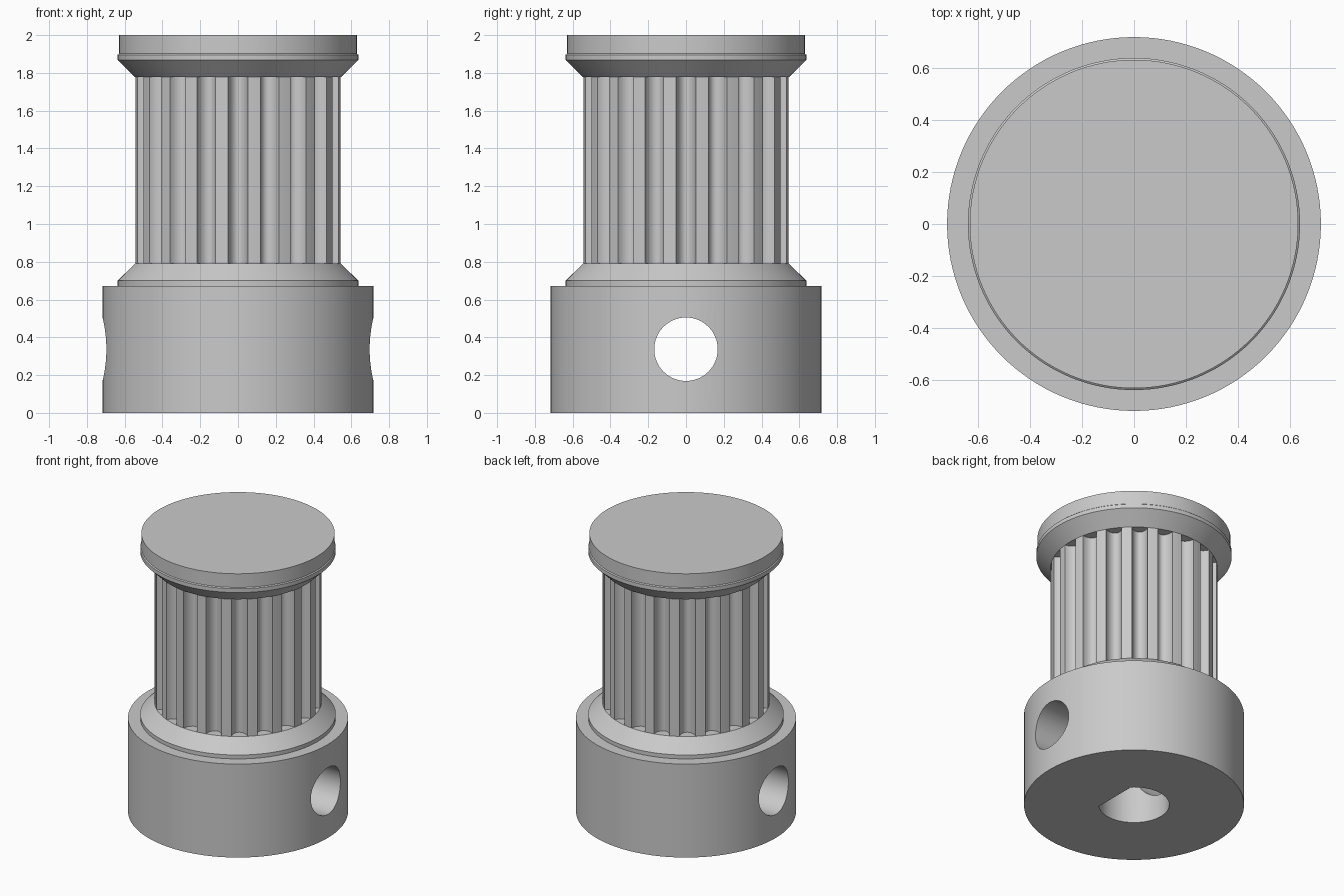
import bpy, bmesh
from math import sin, cos, pi, radians, acos

cube = bpy.data.objects.get("Cube")
if cube:
    bpy.data.objects.remove(cube, do_unlink=True)

SEGS = 128
TEETH = 20
TOOTH_R = 0.545
BORE_R = 0.23
FLAT_X = 0.163

metal = bpy.data.materials.new("grey metal")
metal.use_nodes = True
GREY = (0.59, 0.59, 0.59, 1)
metal.diffuse_color = GREY
metal.node_tree.nodes["Principled BSDF"].inputs["Base Color"].default_value = GREY


def make_object(name, bm):
    bmesh.ops.recalc_face_normals(bm, faces=bm.faces)
    mesh = bpy.data.meshes.new(name)
    bm.to_mesh(mesh)
    bm.free()
    mesh.materials.append(metal)
    obj = bpy.data.objects.new(name, mesh)
    bpy.context.collection.objects.link(obj)
    return obj


def loft(name, rings):
    """Join equal-length rings of points and cap both ends."""
    bm = bmesh.new()
    loops = [[bm.verts.new(p) for p in ring] for ring in rings]
    n = len(loops[0])
    for low, high in zip(loops, loops[1:]):
        for i in range(n):
            j = (i + 1) % n
            bm.faces.new((low[i], low[j], high[j], high[i]))
    bm.faces.new(loops[0][::-1])
    bm.faces.new(loops[-1])
    return make_object(name, bm)


def turned(name, profile):
    return loft(name, [[(r * cos(2 * pi * i / SEGS), r * sin(2 * pi * i / SEGS), z)
                        for i in range(SEGS)] for r, z in profile])


def prism(name, outline, z0, z1):
    return loft(name, [[(x, y, z) for x, y in outline] for z in (z0, z1)])


def cut(obj, cutters):
    bpy.context.view_layer.objects.active = obj
    for cutter in cutters:
        mod = obj.modifiers.new("cut", "BOOLEAN")
        mod.operation = "DIFFERENCE"
        mod.solver = "EXACT"
        mod.object = cutter
        bpy.ops.object.modifier_apply(modifier=mod.name)


# Turned hub and flanges
hub = turned("hub", [(0.717, 0), (0.717, 0.672)])
lower_flange = turned("lower_flange", [(0.637, 0.672), (0.637, 0.70), (TOOTH_R, 0.79)])
upper_flange = turned("upper_flange", [(TOOTH_R, 1.777), (0.637, 1.868),
                                       (0.637, 1.896), (0.63, 1.902), (0.63, 2.0)])

# Toothed barrel: narrow lands separated by wide rounded grooves
PITCH = 2 * pi / TEETH
HALF = radians(5.45)
DEPTH = 0.067
outline = []
for k in range(TEETH):
    groove = k * PITCH
    for i in range(1, 12):
        t = pi * i / 12
        a = groove - HALF * cos(t)
        r = TOOTH_R - DEPTH * sin(t)
        outline.append((r * cos(a), r * sin(a)))
    for t in (-1, -0.5, 0, 0.5, 1):
        a = groove + PITCH / 2 + t * (PITCH / 2 - HALF)
        outline.append((TOOTH_R * cos(a), TOOTH_R * sin(a)))
barrel = prism("toothed_barrel", outline, 0.79, 1.777)

# D-shaped bore and cross hole
start = acos(FLAT_X / BORE_R)
arc = [start + (2 * pi - 2 * start) * i / 60 for i in range(61)]
bore = prism("bore_cutter", [(BORE_R * cos(a), BORE_R * sin(a)) for a in arc], -0.1, 1.6)
screw_hole = prism("screw_hole_cutter",
                   [(0.168 * cos(2 * pi * i / 64), 0.168 * sin(2 * pi * i / 64))
                    for i in range(64)], -1, 1)
screw_hole.rotation_euler.y = pi / 2
screw_hole.location.z = 0.337
bpy.context.view_layer.update()

cut(hub, [bore, screw_hole])
cut(lower_flange, [bore])
cut(barrel, [bore])
for cutter in (bore, screw_hole):
    bpy.data.objects.remove(cutter, do_unlink=True)

# Smooth curved walls, sharp rims
bpy.ops.object.select_all(action="DESELECT")
for obj in (hub, lower_flange, upper_flange, barrel):
    obj.select_set(True)
bpy.context.view_layer.objects.active = hub
bpy.ops.object.shade_smooth_by_angle(angle=radians(28))
